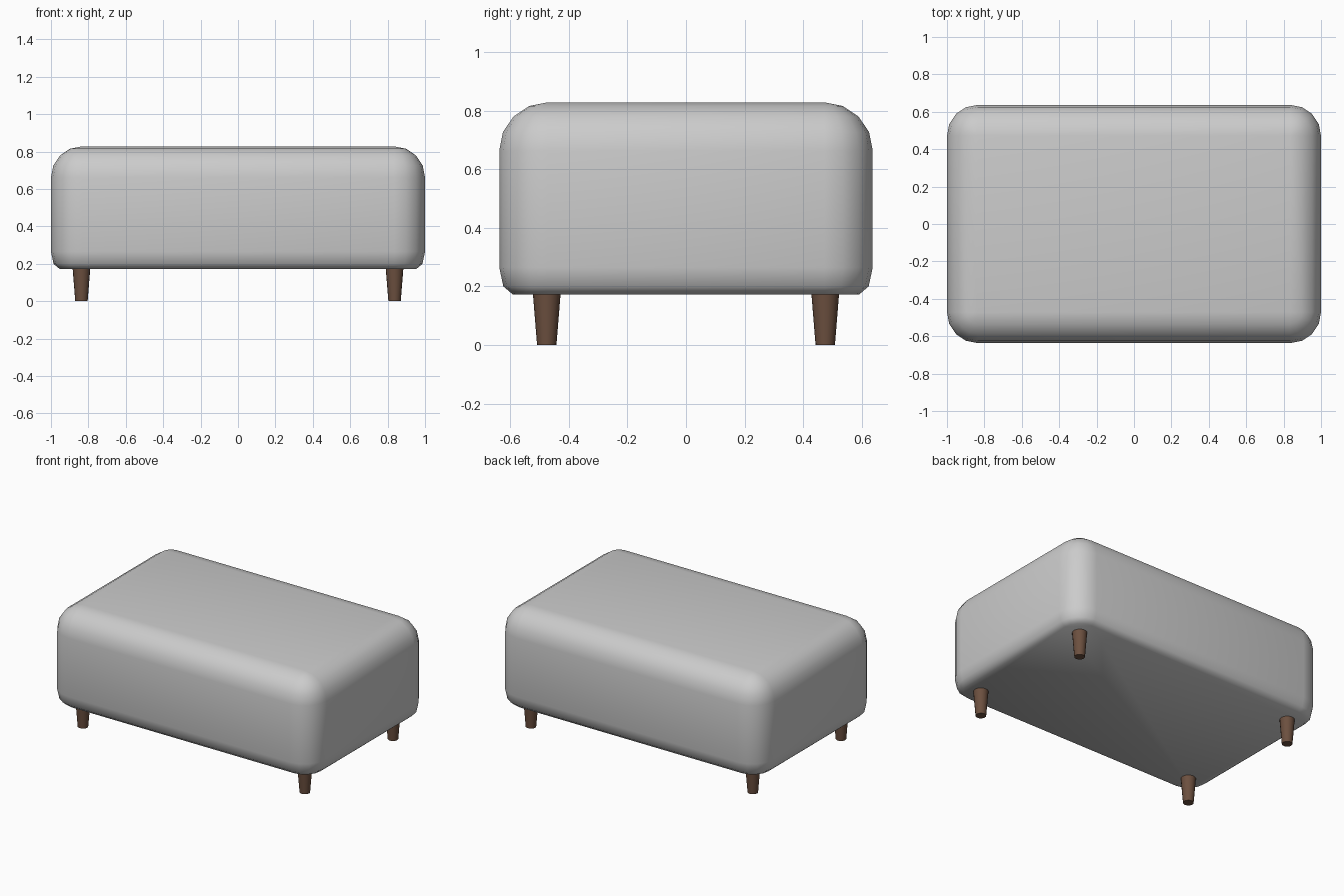
import bpy, bmesh, math

default = bpy.data.objects.get("Cube")
if default:
    bpy.data.objects.remove(default, do_unlink=True)


def material(name, rgb):
    m = bpy.data.materials.new(name)
    m.use_nodes = True
    m.diffuse_color = (*rgb, 1)
    m.node_tree.nodes["Principled BSDF"].inputs["Base Color"].default_value = (*rgb, 1)
    return m


def finish(bm, name, mat, angle):
    bmesh.ops.remove_doubles(bm, verts=bm.verts, dist=0.0005)
    bmesh.ops.recalc_face_normals(bm, faces=bm.faces)
    mesh = bpy.data.meshes.new(name)
    bm.to_mesh(mesh)
    bm.free()
    obj = bpy.data.objects.new(name, mesh)
    bpy.context.collection.objects.link(obj)
    mesh.materials.append(mat)
    bpy.ops.object.select_all(action='DESELECT')
    obj.select_set(True)
    bpy.context.view_layer.objects.active = obj
    bpy.ops.object.shade_smooth_by_angle(angle=math.radians(angle))
    return obj


def loft(bm, rings):
    """Skin stacked rings of points and cap both ends."""
    loops = [[bm.verts.new(p) for p in ring] for ring in rings]
    n = len(loops[0])
    for low, high in zip(loops, loops[1:]):
        for i in range(n):
            j = (i + 1) % n
            bm.faces.new((low[i], low[j], high[j], high[i]))
    bm.faces.new(loops[0][::-1])
    bm.faces.new(loops[-1])


HALF_X, HALF_Y, RADIUS, STEPS = 1.0, 0.637, 0.165, 4
BOTTOM, TOP = 0.172, 0.828


def rounded_ring(inset, z):
    """Rounded rectangle drawn in from the cushion sides."""
    points = []
    r = RADIUS - inset
    for corner, (sx, sy) in enumerate([(1, 1), (-1, 1), (-1, -1), (1, -1)]):
        for k in range(STEPS + 1):
            a = (corner + k / STEPS) * math.pi / 2
            points.append((sx * (HALF_X - RADIUS) + r * math.cos(a),
                           sy * (HALF_Y - RADIUS) + r * math.sin(a), z))
    return points


fabric = material("grey fabric", (0.6, 0.6, 0.6))
wood = material("brown wood", (0.15, 0.08, 0.05))

# Cushion: tight lower edge, full round upper edge
profile = [(0.047, BOTTOM), (0.014, 0.2), (0, 0.265)]
for k in range(STEPS + 1):
    a = k / STEPS * math.pi / 2
    profile.append((RADIUS * (1 - math.cos(a)), TOP - RADIUS * (1 - math.sin(a))))
bm = bmesh.new()
loft(bm, [rounded_ring(inset, z) for inset, z in profile])
finish(bm, "cushion", fabric, 60)

# Tapered round legs
for side, sx in (("left", 1), ("right", -1)):
    for end, sy in (("front", -1), ("back", 1)):
        bm = bmesh.new()
        loft(bm, [[(sx * 0.837 + r * math.cos(i * math.tau / 16),
                    sy * 0.475 + r * math.sin(i * math.tau / 16), z) for i in range(16)]
                  for r, z in ((0.033, 0), (0.047, BOTTOM))])
        finish(bm, f"{end}_{side}_leg", wood, 40)
